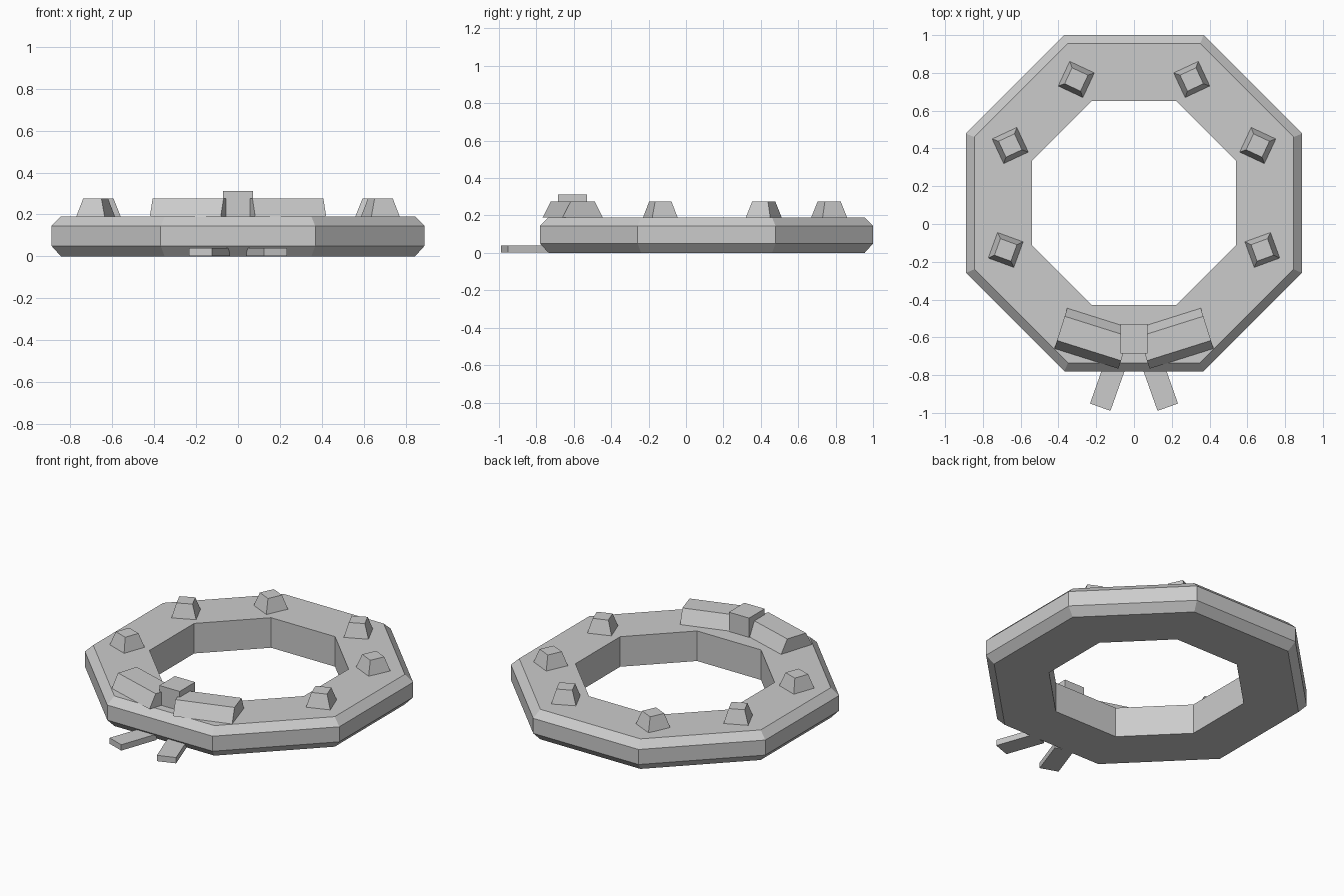
import bpy, bmesh
from math import radians, cos, sin, pi
from mathutils import Matrix, Vector

if "Cube" in bpy.data.objects:
    bpy.data.objects.remove(bpy.data.objects["Cube"], do_unlink=True)

grey = bpy.data.materials.new("plain grey")
grey.use_nodes = True
grey.diffuse_color = (0.6, 0.6, 0.6, 1)
grey.node_tree.nodes["Principled BSDF"].inputs["Base Color"].default_value = (0.6, 0.6, 0.6, 1)

CENTRE_Y = 0.11   # middle of the ring
TOP = 0.19        # height of the ring's top face


def finish(name, bm):
    bmesh.ops.recalc_face_normals(bm, faces=bm.faces)
    mesh = bpy.data.meshes.new(name)
    bm.to_mesh(mesh)
    bm.free()
    mesh.materials.append(grey)
    obj = bpy.data.objects.new(name, mesh)
    bpy.context.collection.objects.link(obj)
    return obj


def block(name, centre, size, z0, z1, angle=0, top=(1, 1)):
    """Box turned about z, with its top face scaled by 'top'."""
    bm = bmesh.new()
    bmesh.ops.create_cube(bm, size=1)
    for v in bm.verts:
        upper = v.co.z > 0
        sx, sy = top if upper else (1, 1)
        v.co = Vector((v.co.x * size[0] * sx, v.co.y * size[1] * sy, z1 if upper else z0))
    turn = Matrix.Rotation(radians(angle), 4, "Z")
    bm.transform(Matrix.Translation((centre[0], centre[1], 0)) @ turn)
    return finish(name, bm)


# Octagonal ring: chamfered profile (apothem, height) swept round eight corners
profile = [(0.54, 0), (0.845, 0), (0.89, 0.05), (0.89, 0.145), (0.845, TOP), (0.54, TOP)]
bm = bmesh.new()
loops = []
for k in range(8):
    a = pi / 8 + k * pi / 4
    loops.append([bm.verts.new((r / cos(pi / 8) * cos(a), CENTRE_Y + r / cos(pi / 8) * sin(a), z))
                  for r, z in profile])
for k in range(8):
    here, there = loops[k], loops[(k + 1) % 8]
    for i in range(len(profile)):
        j = (i + 1) % len(profile)
        bm.faces.new((here[i], there[i], there[j], here[j]))
finish("wreath_ring", bm)

# Mirrored parts on both sides
for side, s in (("left", 1), ("right", -1)):
    # Tapered studs around the ring
    for place, a in (("back", 65), ("middle", 25), ("front", -20)):
        pos = (s * 0.723 * cos(radians(a)), CENTRE_Y + 0.723 * sin(radians(a)))
        block(f"{place}_stud_{side}", pos, (0.15, 0.15), TOP - 0.01, 0.275, -a * s, (0.62, 0.62))
    # Bow loop
    block(f"bow_loop_{side}", (s * 0.218, -0.606), (0.355, 0.224), TOP, 0.275, 17.5 * s, (1, 0.6))
    # Ribbon tail
    block(f"ribbon_tail_{side}", (s * 0.137, -0.852), (0.115, 0.25), 0.002, 0.039, 19.5 * s)

# Bow knot
block("bow_knot", (0, -0.607), (0.142, 0.155), TOP - 0.01, 0.312)
